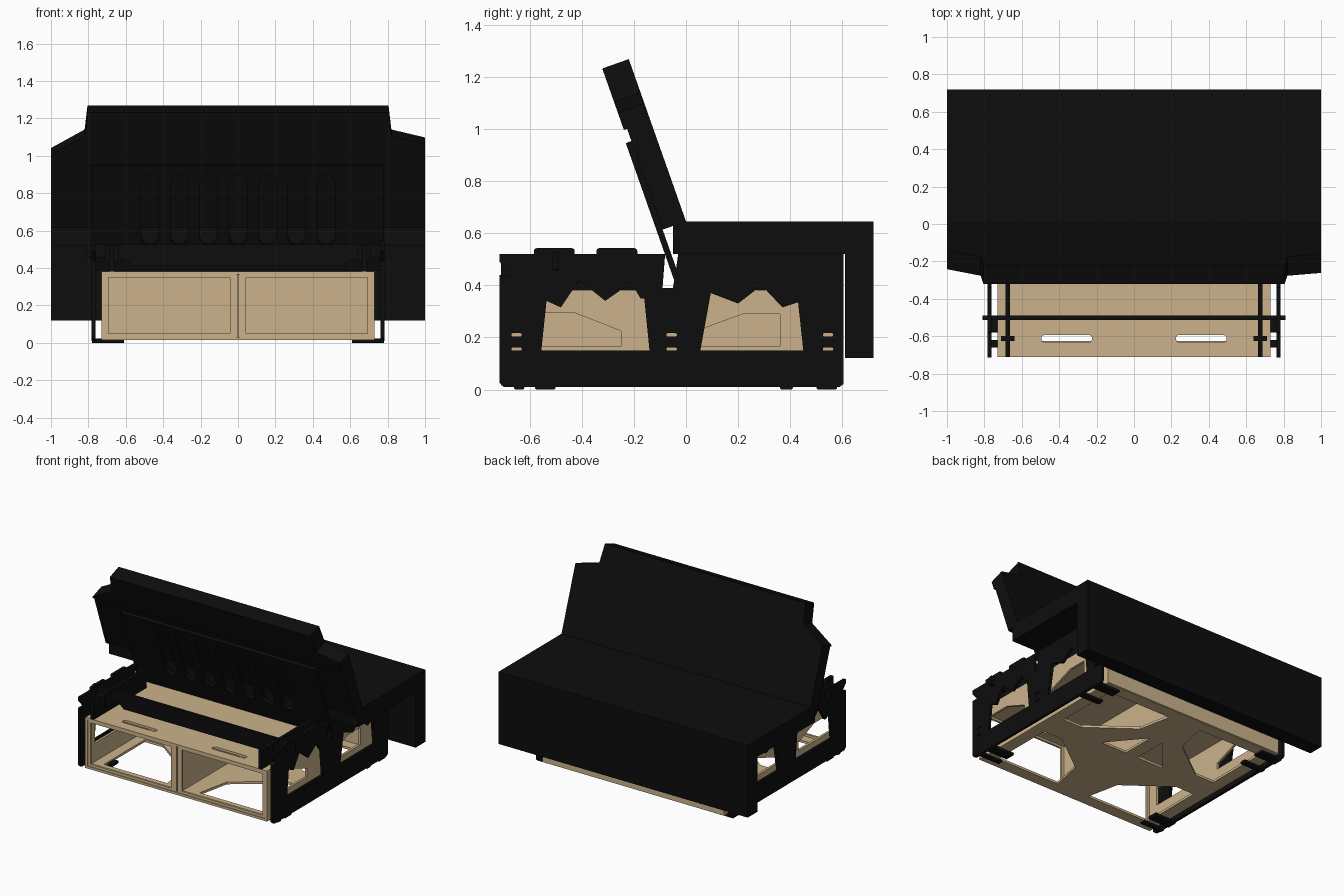
import bpy, bmesh, math
from mathutils import Matrix, Vector

cube = bpy.data.objects.get("Cube")
if cube:
    bpy.data.objects.remove(cube, do_unlink=True)


def material(name, rgb):
    m = bpy.data.materials.new(name)
    m.use_nodes = True
    m.diffuse_color = (*rgb, 1)
    m.node_tree.nodes["Principled BSDF"].inputs["Base Color"].default_value = (*rgb, 1)
    return m


BLACK = material("black", (0.004, 0.004, 0.004))
WOOD = material("plywood", (0.6, 0.45, 0.26))


def frame(ax, ay, az):
    return Matrix((ax, ay, az)).transposed().to_4x4()


# Working planes: flat, side (y, z), front (x, z) and the tilted backrest
FLAT = Matrix.Identity(4)
SIDE = frame((0, 1, 0), (0, 0, 1), (1, 0, 0))
FRONT = frame((1, 0, 0), (0, 0, 1), (0, -1, 0))
c, s = math.cos(0.339), math.sin(0.339)
TILT = Matrix.Translation((0, 0, 0.645)) @ frame((1, 0, 0), (0, -s, c), (0, -c, -s))


def plate(name, outlines, low, high, plane, mat):
    """Sheet cut to the first outline, with the other outlines as holes."""
    curve = bpy.data.curves.new(name, "CURVE")
    curve.dimensions = "2D"
    curve.fill_mode = "BOTH"
    curve.extrude = (high - low) / 2
    for pts in outlines:
        sp = curve.splines.new("POLY")
        sp.points.add(len(pts) - 1)
        for p, (a, b) in zip(sp.points, pts):
            p.co = (a, b, 0, 1)
        sp.use_cyclic_u = True
    tmp = bpy.data.objects.new(name + "_curve", curve)
    bpy.context.collection.objects.link(tmp)
    dg = bpy.context.evaluated_depsgraph_get()
    mesh = bpy.data.meshes.new_from_object(tmp.evaluated_get(dg))
    bpy.data.objects.remove(tmp, do_unlink=True)
    mesh.transform(plane @ Matrix.Translation((0, 0, (low + high) / 2)))
    bm = bmesh.new()
    bm.from_mesh(mesh)
    bmesh.ops.remove_doubles(bm, verts=bm.verts, dist=1e-5)
    bmesh.ops.recalc_face_normals(bm, faces=bm.faces)
    for f in bm.faces:
        f.smooth = False
    bm.to_mesh(mesh)
    bm.free()
    mesh.materials.clear()
    mesh.materials.append(mat)
    obj = bpy.data.objects.new(name, mesh)
    bpy.context.collection.objects.link(obj)
    return obj


def rect(x0, x1, y0, y1):
    return [(x0, y0), (x1, y0), (x1, y1), (x0, y1)]


def rounded(x0, x1, y0, y1, r):
    pts = []
    for k, (x, y) in enumerate(((x1 - r, y1 - r), (x0 + r, y1 - r), (x0 + r, y0 + r), (x1 - r, y0 + r))):
        for j in range(5):
            a = (k + j / 4) * math.pi / 2
            pts.append((x + r * math.cos(a), y + r * math.sin(a)))
    return pts


def box(name, x, y, z, mat):
    return plate(name, [rect(*x, *y)], *z, FLAT, mat)


def flip(pts, sx=1, sy=1, oy=0.0):
    return [(x * sx, y * sy + oy) for x, y in pts]


# Cushions
box("seat_cushion", (-1, 1), (-0.05, 0.61), (0.52, 0.645), BLACK)
box("rear_cushion", (-1, 1), (0.61, 0.72), (0.12, 0.645), BLACK)
plate("backrest_cushion", [[(-1, 0), (1, 0), (1, 0.48), (0.82, 0.525), (0.805, 0.66),
                            (-0.805, 0.66), (-0.82, 0.525), (-1, 0.42)]], 0, 0.095, TILT, BLACK)
plate("backrest_upper_pad", [[(-1, 0.41), (1, 0.41), (1, 0.48), (0.82, 0.525), (0.805, 0.66),
                              (-0.805, 0.66), (-0.82, 0.525), (-1, 0.42)]], 0.095, 0.108, TILT, BLACK)

# Slotted backrest board
slots = [rounded(i * 0.157 - 0.047, i * 0.157 + 0.047, -0.09, 0.31, 0.045) for i in range(-3, 4)]
plate("backrest_board", [rect(-0.78, 0.78, -0.23, 0.36)] + slots, 0.095, 0.118, TILT, BLACK)
box("seat_board", (-0.78, 0.78), (-0.03, 0.605), (0.5, 0.52), BLACK)

# Side panels with jagged windows and small slots
panel = [(-0.7, 0.01), (0.59, 0.01), (0.605, 0.025), (0.605, 0.52), (-0.03, 0.52), (-0.04, 0.45),
         (-0.05, 0.39), (-0.09, 0.39), (-0.08, 0.52), (-0.715, 0.52), (-0.715, 0.49),
         (-0.67, 0.44), (-0.715, 0.44), (-0.715, 0.025)]
window_a = [(-0.555, 0.15), (-0.14, 0.15), (-0.16, 0.35), (-0.175, 0.35), (-0.21, 0.41),
            (-0.31, 0.34), (-0.41, 0.42), (-0.48, 0.315), (-0.535, 0.34)]
window_b = [(0.055, 0.15), (0.45, 0.15), (0.43, 0.335), (0.37, 0.315), (0.29, 0.4),
            (0.2, 0.33), (0.095, 0.37)]
tiny = [rounded(y - 0.02, y + 0.02, z - 0.006, z + 0.006, 0.005)
        for y in (-0.65, -0.055, 0.545) for z in (0.155, 0.21)]

# Plywood side walls with sloped openings
wall_holes = [[(-0.62, 0.165), (-0.25, 0.165), (-0.25, 0.225), (-0.43, 0.295), (-0.62, 0.295)],
              [(0, 0.165), (0.36, 0.165), (0.36, 0.29), (0.22, 0.29), (0, 0.21)]]

for side, tag in ((1, "left"), (-1, "right")):
    def across(name, outlines, a, b, mat):
        lo, hi = sorted((a * side, b * side))
        return plate(f"{tag}_{name}", outlines, lo, hi, SIDE, mat)

    across("side_panel", [panel, window_a, window_b] + tiny, 0.763, 0.783, BLACK)
    across("box_wall", [rect(-0.71, 0.6, 0.02, 0.38)] + wall_holes, 0.713, 0.73, WOOD)
    across("divider", [rect(-0.7, 0.6, 0.03, 0.37)], 0.004, 0.02, WOOD)
    across("front_rail", [rect(-0.71, -0.1, 0.38, 0.52)], 0.663, 0.687, BLACK)
    across("rear_rail", [rect(0, 0.6, 0.38, 0.5)], 0.663, 0.687, BLACK)
    across("rail_clip", [rect(-0.625, -0.6, 0.44, 0.52)], 0.64, 0.71, BLACK)
    for i, y in enumerate((-0.505, -0.265)):
        across(f"top_catch_{i}", [rounded(y - 0.078, y + 0.078, 0.5, 0.542, 0.01)], 0.762, 0.784, BLACK)
    # Feet and drawer frames
    for i, (y0, y1) in enumerate(((-0.66, -0.62), (-0.58, -0.5), (0.36, 0.41), (0.5, 0.58))):
        across(f"foot_{i}", [rounded(y0, y1, 0, 0.022, 0.008)], 0.61, 0.78, BLACK)
    x0, x1 = sorted((0.01 * side, 0.725 * side))
    plate(f"{tag}_front_frame", [rect(x0, x1, 0.025, 0.375),
                                 rect(x0 + 0.033, x1 - 0.033, 0.05, 0.35)], 0.69, 0.705, FRONT, WOOD)

# Plywood box: top, back and cut-out floor
top_slots = [rounded(x - 0.135, x + 0.135, -0.632, -0.594, 0.015) for x in (-0.36, 0.36)]
plate("box_top", [rect(-0.73, 0.73, -0.71, 0.6)] + top_slots, 0.365, 0.382, FLAT, WOOD)
plate("box_back", [rect(-0.73, 0.73, 0.02, 0.38)], -0.605, -0.588, FRONT, WOOD)
corner = [(0.64, -0.57), (0.64, -0.1), (0.49, -0.1), (0.18, -0.33), (0.13, -0.57)]
triangle = [(0.05, 0.03), (0.05, 0.28), (0.26, 0.03)]
floor_holes = [flip(corner, sx, sy, -0.055) for sx in (1, -1) for sy in (1, -1)]
floor_holes += [flip(triangle, sx, 1, -0.055) for sx in (1, -1)]
plate("box_floor", [rect(-0.73, 0.73, -0.71, 0.6)] + floor_holes, 0.015, 0.032, FLAT, WOOD)

# Cross bar hooked over both side panels
half = [(0.56, 0.41), (0.6, 0.445), (0.81, 0.46), (0.81, 0.525)]
plate("cross_bar", [half + [(-x, z) for x, z in reversed(half)]], 0.49, 0.512, FRONT, BLACK)
